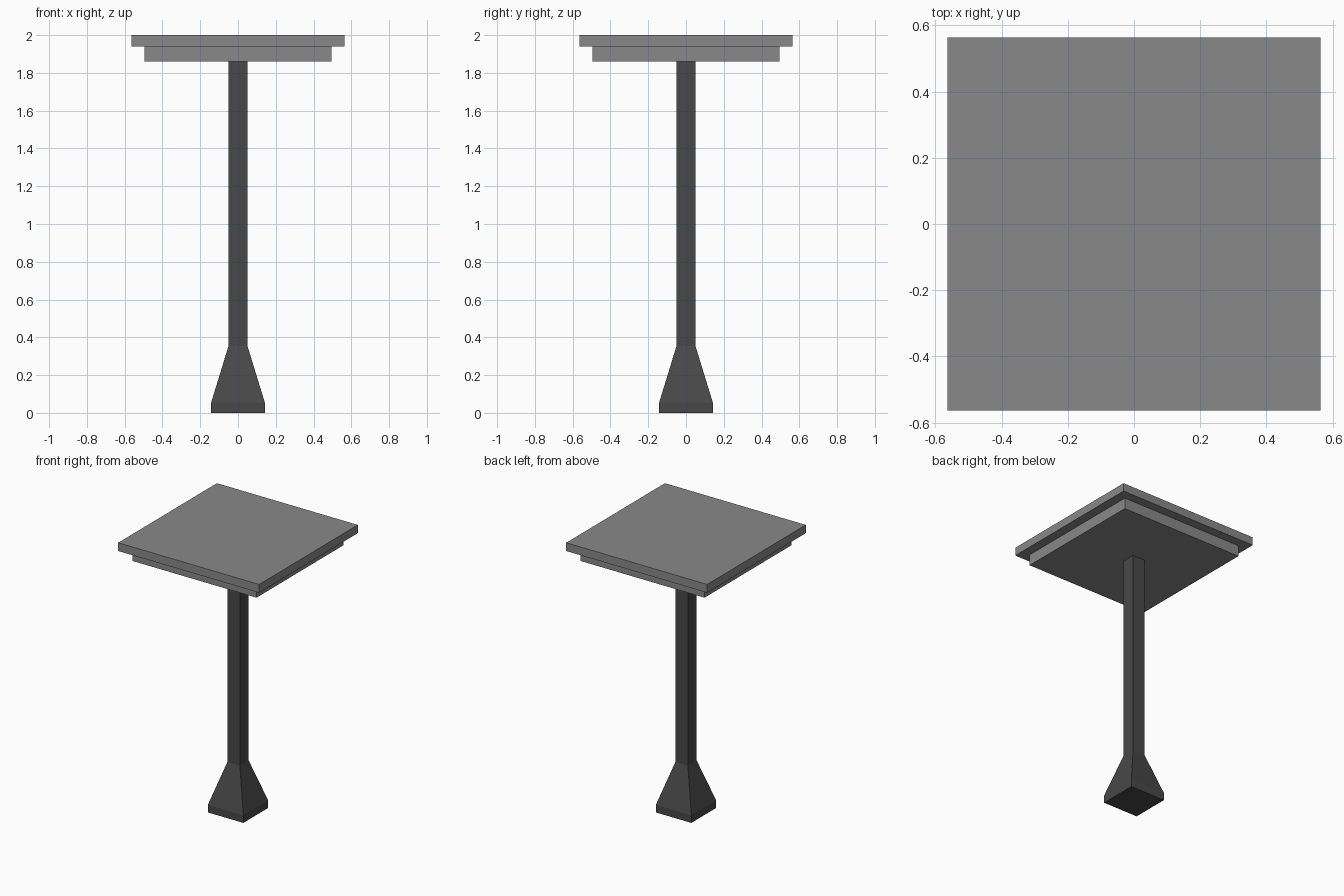
import bpy
import bmesh

cube = bpy.data.objects.get("Cube")
if cube:
    bpy.data.objects.remove(cube, do_unlink=True)


def make_material(name, value):
    mat = bpy.data.materials.new(name)
    mat.use_nodes = True
    colour = (value, value, value, 1)
    mat.diffuse_color = colour
    mat.node_tree.nodes["Principled BSDF"].inputs["Base Color"].default_value = colour
    return mat


def square_loft(name, profile, mat):
    """Stack square rings given as (half width, height) and cap both ends."""
    bm = bmesh.new()
    rings = [[bm.verts.new((sx * w, sy * w, z))
              for sx, sy in ((-1, -1), (1, -1), (1, 1), (-1, 1))]
             for w, z in profile]
    for low, high in zip(rings, rings[1:]):
        for i in range(4):
            j = (i + 1) % 4
            bm.faces.new((low[i], low[j], high[j], high[i]))
    bm.faces.new(rings[0][::-1])
    bm.faces.new(rings[-1])
    mesh = bpy.data.meshes.new(name)
    bm.to_mesh(mesh)
    bm.free()
    mesh.materials.append(mat)
    obj = bpy.data.objects.new(name, mesh)
    bpy.context.collection.objects.link(obj)
    return obj


light_grey = make_material("light grey", 0.25)
dark_grey = make_material("dark grey", 0.065)

# Foot block, tapering shoulder and square post
square_loft("post", [(0.142, 0), (0.142, 0.055), (0.05, 0.355), (0.05, 1.86)], dark_grey)

# Stepped canopy
square_loft("canopy_underside", [(0.496, 1.86), (0.496, 1.94)], light_grey)
square_loft("canopy_top", [(0.564, 1.94), (0.564, 2)], light_grey)
